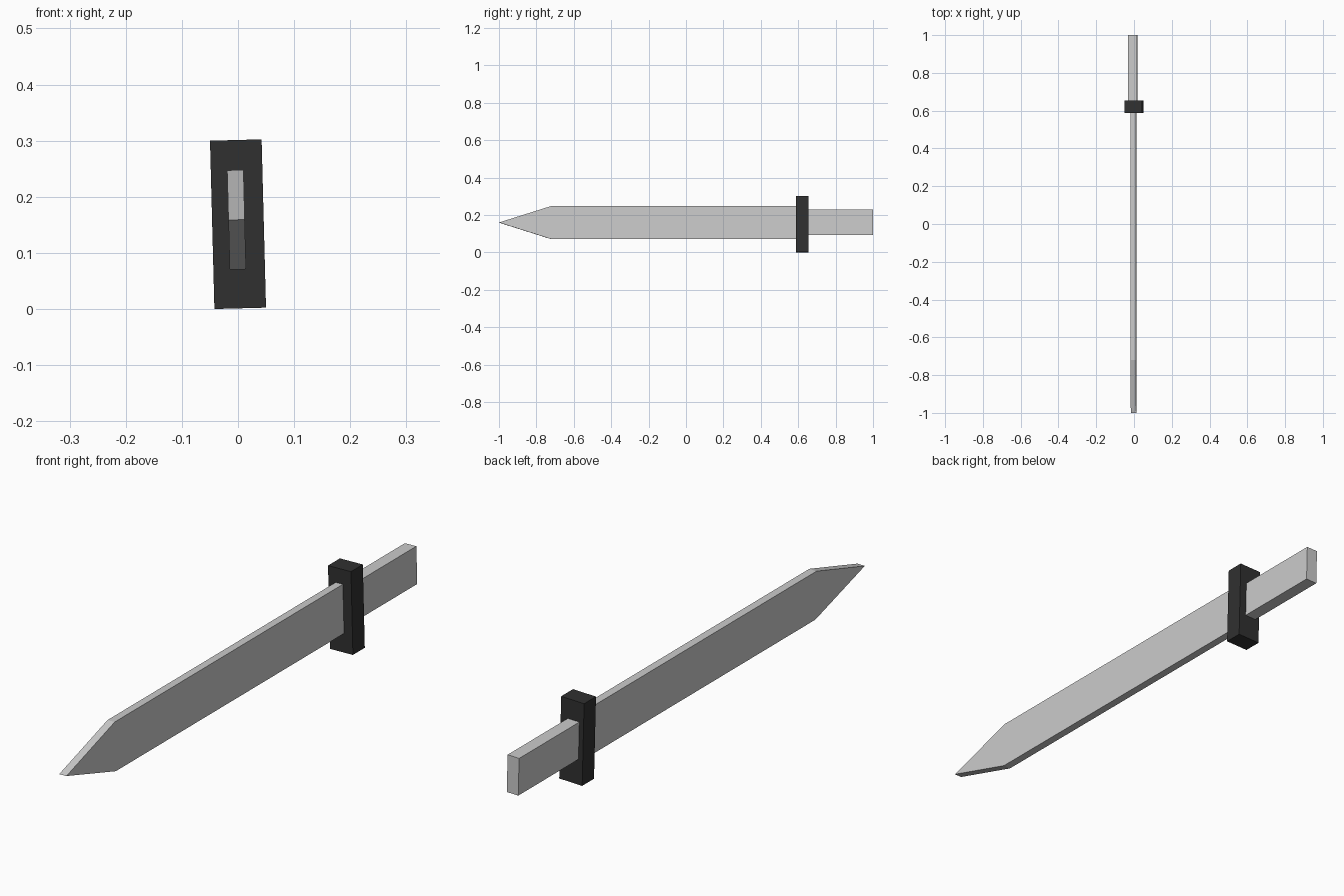
import bpy, bmesh, math

if "Cube" in bpy.data.objects:
    bpy.data.objects.remove(bpy.data.objects["Cube"])

TILT = math.radians(-1.5)  # whole sword leans slightly about its length


def slab(name, profile, thickness, x, z):
    """Extrude a (y, z) outline across x, centred on the part's own origin."""
    bm = bmesh.new()
    face = bm.faces.new([bm.verts.new((-thickness / 2, py, pz)) for py, pz in profile])
    out = bmesh.ops.extrude_face_region(bm, geom=[face])
    moved = [v for v in out["geom"] if isinstance(v, bmesh.types.BMVert)]
    bmesh.ops.translate(bm, verts=moved, vec=(thickness, 0, 0))
    bmesh.ops.recalc_face_normals(bm, faces=bm.faces)
    mesh = bpy.data.meshes.new(name)
    bm.to_mesh(mesh)
    bm.free()
    obj = bpy.data.objects.new(name, mesh)
    obj.location = (x, 0, z)
    obj.rotation_euler.y = TILT
    bpy.context.collection.objects.link(obj)
    return obj


def box_profile(y0, y1, height):
    h = height / 2
    return [(y0, -h), (y1, -h), (y1, h), (y0, h)]


# Blade with pointed tip
slab("blade", [(-1, 0), (-0.72, -0.0885), (0.62, -0.0885), (0.62, 0.0885), (-0.72, 0.0885)],
     0.029, -0.0025, 0.159)

# Grip
slab("grip", box_profile(0.62, 1.0, 0.136), 0.046, -0.006, 0.161)

# Dark crossguard
guard = slab("crossguard", box_profile(0.587, 0.655, 0.30), 0.092, 0, 0.1512)
dark = bpy.data.materials.new("dark_guard")
dark.diffuse_color = (0.03, 0.03, 0.03, 1)
dark.use_nodes = True
dark.node_tree.nodes["Principled BSDF"].inputs["Base Color"].default_value = dark.diffuse_color
guard.data.materials.append(dark)
